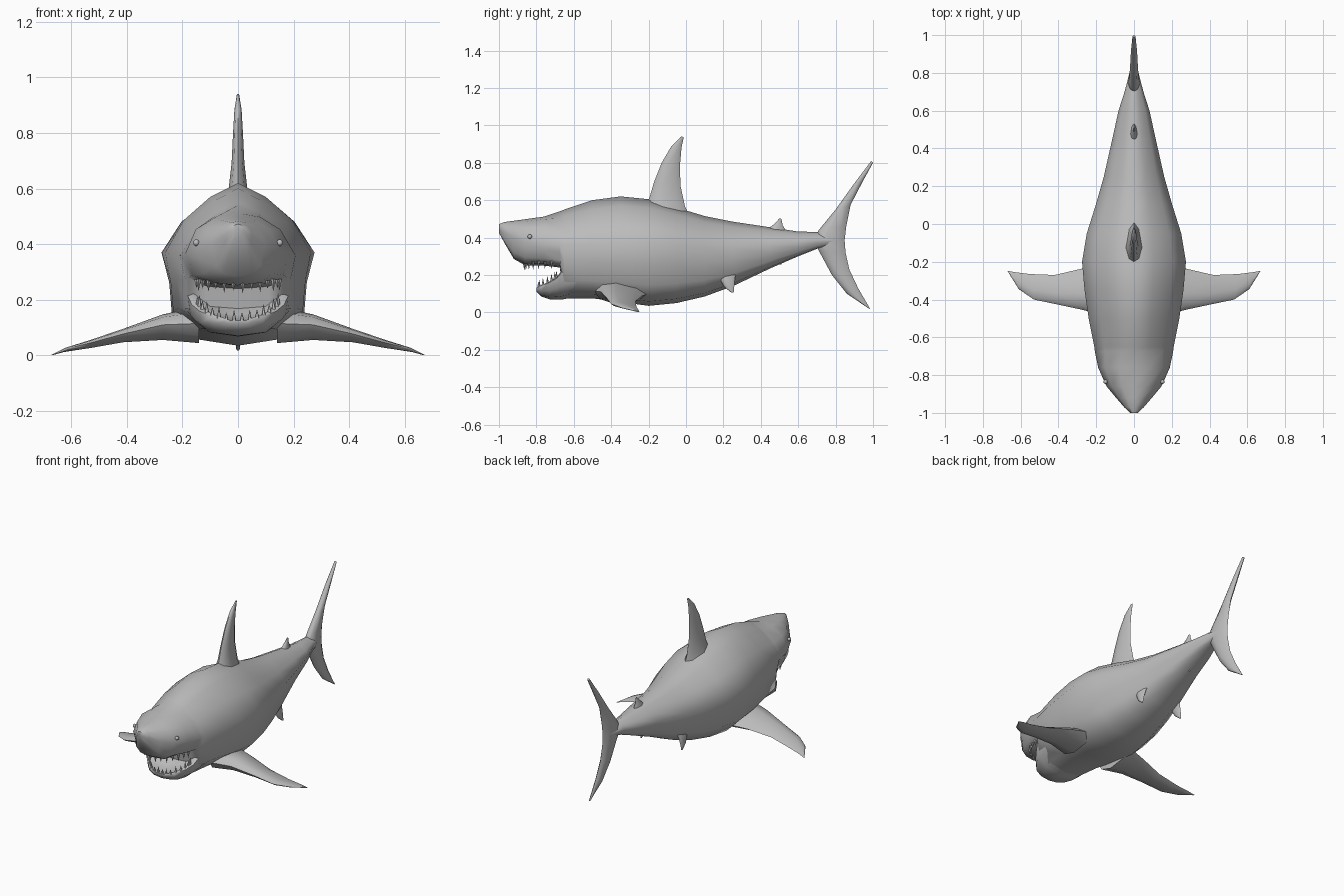
import bpy, bmesh, math
from mathutils import Vector, Matrix

if "Cube" in bpy.data.objects:
    bpy.data.objects.remove(bpy.data.objects["Cube"])

skin = bpy.data.materials.new("grey_skin")
skin.diffuse_color = (0.5, 0.5, 0.5, 1)
skin.use_nodes = True
skin.node_tree.nodes["Principled BSDF"].inputs["Base Color"].default_value = skin.diffuse_color


def finish(name, bm, angle=60):
    bmesh.ops.recalc_face_normals(bm, faces=bm.faces)
    me = bpy.data.meshes.new(name)
    bm.to_mesh(me)
    bm.free()
    me.materials.append(skin)
    ob = bpy.data.objects.new(name, me)
    bpy.context.collection.objects.link(ob)
    bpy.ops.object.select_all(action='DESELECT')
    ob.select_set(True)
    bpy.context.view_layer.objects.active = ob
    bpy.ops.object.shade_smooth_by_angle(angle=math.radians(angle))
    return ob


def loft(name, rings):
    """Skin a list of equal-length point rings and cap both ends."""
    bm = bmesh.new()
    vs = [[bm.verts.new(p) for p in ring] for ring in rings]
    n = len(vs[0])
    for a, b in zip(vs, vs[1:]):
        for i in range(n):
            j = (i + 1) % n
            bm.faces.new((a[i], a[j], b[j], b[i]))
    bm.faces.new(vs[0])
    bm.faces.new(vs[-1])
    return finish(name, bm)


def mirrored(half):
    """Close a half section whose first and last points lie on x = 0."""
    return half + [(-x, y, z) for x, y, z in half[-2:0:-1]]


# Body: y, top, widest height, bottom, upper half width, lower half width
BODY = [
    (-1.0, .472, .45, .425, .02, .015),
    (-.97, .483, .43, .37, .052, .045),
    (-.92, .49, .40, .285, .095, .085),
    (-.86, .498, .38, .252, .145, .132),
    (-.76, .512, .365, .25, .19, .172),
    (-.675, .54, .36, .24, .207, .186),
    (-.65, .55, .36, .075, .21, .19),
    (-.5, .60, .365, .075, .24, .222),
    (-.35, .62, .37, .055, .262, .245),
    (-.2, .605, .37, .035, .275, .25),
    (-.05, .56, .365, .05, .25, .225),
    (.1, .515, .35, .085, .203, .187),
    (.25, .485, .34, .14, .16, .147),
    (.45, .455, .355, .235, .115, .1),
    (.6, .432, .37, .30, .082, .073),
    (.7, .43, .385, .34, .05, .045),
    (.8, .40, .385, .365, .024, .022),
]
TRUNK = [(0, 1), (.38, .8), (.74, .47), (1, 0)]
HEAD = [(0, 1), (.42, .9), (.8, .6), (1, 0)]
LOWER = [(.99, .32), (.95, .67), (.6, .93), (0, 1)]
rings = []
for y, zt, zm, zb, w, wl in BODY:
    upper = HEAD if y < -.7 else TRUNK
    half = [(w * a, y, zm + (zt - zm) * b) for a, b in upper]
    half += [(wl * a, y, zm - (zm - zb) * b) for a, b in LOWER]
    rings.append(mirrored(half))
loft("body", rings)

# Lower jaw with a hollowed floor: y, rim, bottom, half width
JAW = [(-.58, .24, .085, .195), (-.665, .222, .068, .18), (-.69, .19, .068, .166),
       (-.73, .165, .07, .138), (-.775, .145, .085, .095), (-.80, .133, .11, .05)]
rings = []
for y, zt, zb, w in JAW:
    h = zt - zb
    half = [(0, y, zt - .35 * h), (.55 * w, y, zt - .3 * h), (.88 * w, y, zt),
            (w, y, zt - .06 * h), (.95 * w, y, zb + .5 * h), (.6 * w, y, zb + .12 * h), (0, y, zb)]
    rings.append(mirrored(half))
loft("lower_jaw", rings)


# Teeth: cones along the two jaw arcs
def teeth(name, count, place, direction):
    bm = bmesh.new()
    for i in range(count):
        t = math.pi * (i + .5) / count
        length = .03 if i % 2 else .042
        pos = Vector(place(t)) + Vector((0, 0, direction * length * .3))
        m = Matrix.Translation(pos)
        if direction < 0:
            m = m @ Matrix.Rotation(math.pi, 4, 'X')
        bmesh.ops.create_cone(bm, cap_ends=True, segments=5, radius1=.009, radius2=.0005,
                              depth=length, matrix=m)
    finish(name, bm, 30)


def lower_rim(t):
    x = .145 * math.cos(t)
    w = abs(x) / .88
    for (y0, z0, _, w0), (y1, z1, _, w1) in zip(JAW, JAW[1:]):
        if w1 <= w <= w0:
            f = (w - w0) / (w1 - w0)
            return (x, y0 + f * (y1 - y0), z0 + f * (z1 - z0))
    return (x, -.79, .13)


teeth("upper_teeth", 14, lambda t: (.15 * math.cos(t), -.70 - .165 * math.sin(t),
                                    .257 + .01 * abs(math.cos(t))), -1)
teeth("lower_teeth", 16, lower_rim, 1)

# Eyes: low bumps on the sides of the head
for side, tag in ((1, "right"), (-1, "left")):
    bm = bmesh.new()
    bmesh.ops.create_uvsphere(bm, u_segments=10, v_segments=6, radius=.012,
                              matrix=Matrix.Translation((side * .15, -.835, .405)))
    finish(tag + "_eye", bm)

# Fins: streamlined sections running from leading to trailing edge
FOIL = [(0, 0), (.1, .65), (.38, 1), (.82, .6), (1, 0),
        (.82, -.6), (.38, -1), (.1, -.65)]


def fin(name, sections, axis):
    rings = []
    for lead, trail, thick in sections:
        a, b = Vector(lead), Vector(trail)
        rings.append([a.lerp(b, t) + Vector(axis) * thick * s for t, s in FOIL])
    loft(name, rings)


def upright_fin(name, rows):
    fin(name, [((0, a, b), (0, c, d), t) for a, b, c, d, t in rows], (1, 0, 0))


# lead y, lead z, trail y, trail z, half thickness
upright_fin("dorsal_fin", [
    (-.22, .56, .03, .50, .05), (-.195, .615, -.005, .565, .034), (-.17, .70, -.03, .68, .023),
    (-.13, .80, -.032, .79, .018), (-.08, .885, -.024, .88, .013), (-.025, .94, -.012, .938, .004)])
upright_fin("tail_fin", [
    (.99, .81, 1.0, .80, .008), (.90, .69, .945, .70, .016), (.80, .55, .88, .575, .021),
    (.71, .44, .857, .46, .026), (.68, .387, .848, .387, .034), (.71, .33, .853, .32, .026),
    (.78, .20, .873, .23, .021), (.86, .10, .92, .13, .016), (.975, .022, .985, .018, .006)])
upright_fin("second_dorsal_fin", [
    (.43, .44, .54, .43, .02), (.475, .475, .517, .465, .01), (.50, .503, .51, .50, .003)])
upright_fin("anal_fin", [
    (.42, .25, .53, .29, .02), (.465, .262, .512, .27, .01), (.50, .256, .51, .255, .003)])

for s, tag in ((1, "right"), (-1, "left")):
    # Pectoral fins sweep outward and down
    fin(tag + "_pectoral_fin", [
        ((s * .14, -.49, .115), (s * .14, -.20, .10), .065),
        ((s * .27, -.455, .11), (s * .27, -.235, .088), .046),
        ((s * .41, -.425, .078), (s * .42, -.27, .06), .024),
        ((s * .53, -.40, .045), (s * .55, -.265, .03), .014),
        ((s * .61, -.345, .026), (s * .63, -.255, .014), .007),
        ((s * .663, -.26, .004), (s * .67, -.248, .002), .002)], (0, 0, 1))
    # Pelvic fins
    fin(tag + "_pelvic_fin", [
        ((s * .105, .14, .24), (s * .105, .285, .25), .025),
        ((s * .13, .18, .18), (s * .13, .262, .185), .017),
        ((s * .14, .205, .135), (s * .14, .258, .14), .01),
        ((s * .145, .243, .105), (s * .145, .255, .105), .003)], (1, 0, 0))
